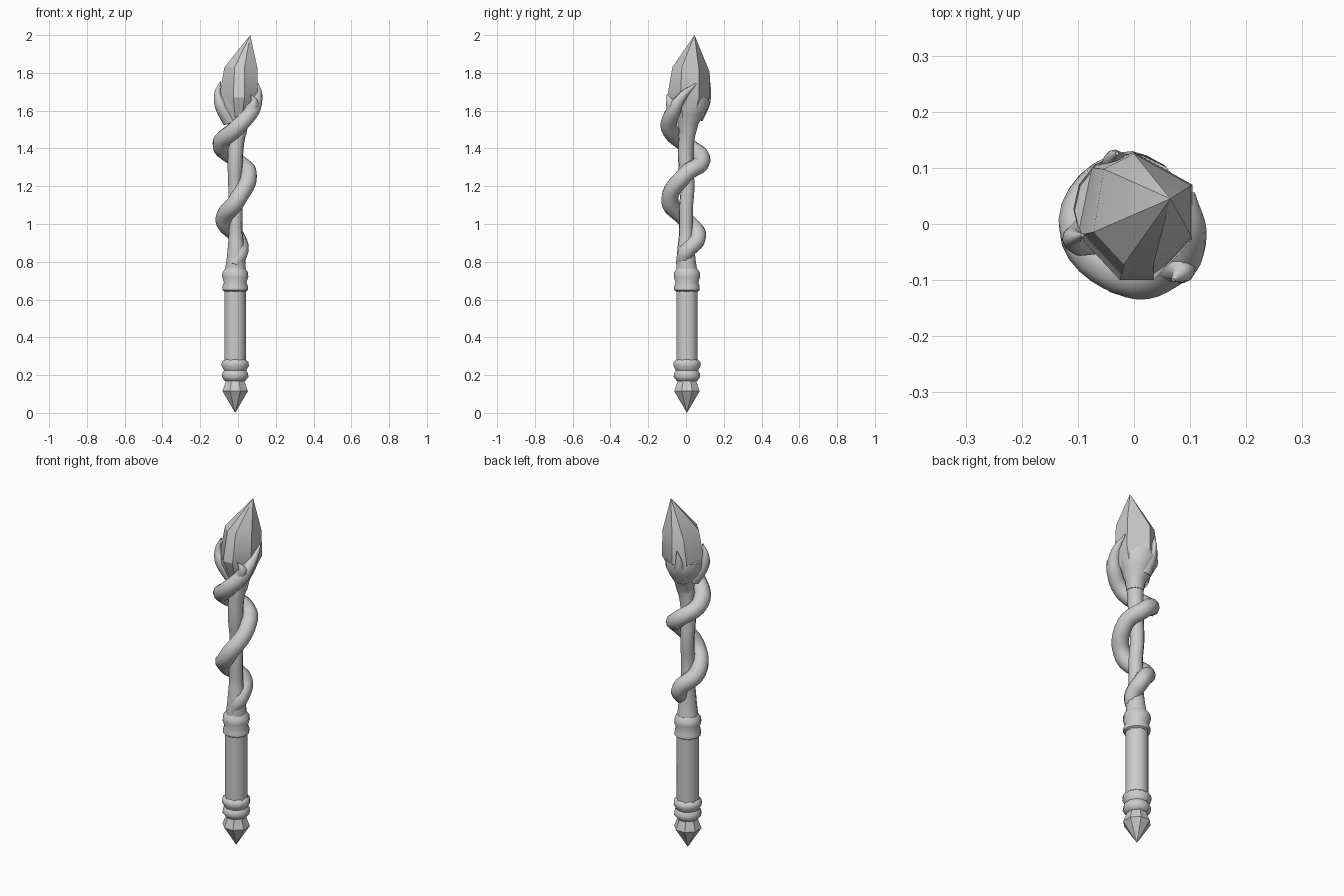
import bpy
import bmesh
import math

cube = bpy.data.objects.get("Cube")
if cube:
    bpy.data.objects.remove(cube, do_unlink=True)

grey = bpy.data.materials.new("pale_grey")
grey.use_nodes = True
grey.diffuse_color = (0.6, 0.6, 0.6, 1)
grey.node_tree.nodes["Principled BSDF"].inputs["Base Color"].default_value = (0.6, 0.6, 0.6, 1)


def finish(obj, angle):
    bpy.ops.object.select_all(action="DESELECT")
    obj.select_set(True)
    bpy.context.view_layer.objects.active = obj
    if obj.type == "CURVE":
        bpy.ops.object.convert(target="MESH")
    obj = bpy.context.view_layer.objects.active
    obj.data.materials.clear()
    obj.data.materials.append(grey)
    bpy.ops.object.shade_smooth_by_angle(angle=math.radians(angle))
    return obj


def loft(name, rings, angle=35):
    """Skin a list of equal rings; the first and last are capped."""
    bm = bmesh.new()
    loops = [[bm.verts.new(p) for p in ring] for ring in rings]
    n = len(loops[0])
    for low, high in zip(loops, loops[1:]):
        for i in range(n):
            j = (i + 1) % n
            bm.faces.new((low[i], low[j], high[j], high[i]))
    bm.faces.new(loops[0][::-1])
    bm.faces.new(loops[-1])
    bmesh.ops.remove_doubles(bm, verts=bm.verts, dist=0.0001)
    bmesh.ops.recalc_face_normals(bm, faces=bm.faces)
    mesh = bpy.data.meshes.new(name)
    bm.to_mesh(mesh)
    bm.free()
    obj = bpy.data.objects.new(name, mesh)
    bpy.context.collection.objects.link(obj)
    return finish(obj, angle)


def turned(name, profile, sides, angle=50):
    """Lathe (radius, height) pairs about the handle axis."""
    turns = [math.tau * (i + 0.5) / sides for i in range(sides)]
    return loft(name, [[(-0.015 + r * math.cos(t), 0.005 + r * math.sin(t), z)
                        for t in turns] for r, z in profile], angle)


def branch(name, points):
    """Round tapering limb through (x, y, z, radius) points."""
    data = bpy.data.curves.new(name, "CURVE")
    data.dimensions = "3D"
    data.bevel_depth = 1
    data.bevel_resolution = 3
    data.resolution_u = 6
    data.use_fill_caps = True
    spline = data.splines.new("BEZIER")
    spline.bezier_points.add(len(points) - 1)
    for bp, (x, y, z, r) in zip(spline.bezier_points, points):
        bp.co = (x, y, z)
        bp.radius = r
        bp.handle_left_type = bp.handle_right_type = "AUTO"
    obj = bpy.data.objects.new(name, data)
    bpy.context.collection.objects.link(obj)
    return finish(obj, 50)


# Handle
turned("pommel", [(0, 0), (0.073, 0.115), (0.058, 0.155), (0.05, 0.18)], 8, 35)
turned("lower_collar", [(0.045, 0.165), (0.057, 0.17), (0.073, 0.19), (0.07, 0.21), (0.061, 0.225),
                        (0.075, 0.25), (0.073, 0.27), (0.055, 0.285)], 12)
turned("grip", [(0.061, 0.27), (0.061, 0.66)], 8, 50)
turned("upper_collar", [(0.055, 0.64), (0.07, 0.65), (0.07, 0.67), (0.062, 0.69),
                        (0.072, 0.72), (0.07, 0.745), (0.055, 0.765)], 12)

# Wavy core that opens into a cup at the back of the crystal
branch("core_stem", [(-0.015, 0.005, 0.73, 0.058), (-0.01, 0, 0.84, 0.048), (-0.012, 0, 0.95, 0.037),
                     (-0.012, 0, 1.08, 0.037), (-0.015, 0.008, 1.2, 0.037), (-0.015, 0, 1.3, 0.04),
                     (-0.01, 0, 1.42, 0.042), (0, 0.008, 1.5, 0.046)])
cup_rings = [(0, 0.008, 1.47, 0.043), (0, 0.012, 1.53, 0.055), (-0.004, 0.02, 1.58, 0.08),
             (-0.008, 0.027, 1.63, 0.1), (-0.006, 0.024, 1.67, 0.1)]
loft("crystal_cup", [[(x + r * math.cos(math.tau * i / 14), y + r * math.sin(math.tau * i / 14), z)
                      for i in range(14)] for x, y, z, r in cup_rings], 50)

# Vine climbing counterclockwise around the core
branch("spiral_vine", [(-0.02, -0.025, 0.78, 0.03), (0.012, 0, 0.85, 0.043), (-0.005, 0.064, 0.93, 0.043),
                       (-0.075, 0, 1.02, 0.045), (-0.005, -0.086, 1.125, 0.046), (0.057, 0, 1.265, 0.044),
                       (-0.005, 0.085, 1.335, 0.045), (-0.09, 0, 1.42, 0.046), (-0.01, -0.087, 1.505, 0.045),
                       (0.075, -0.066, 1.6, 0.04), (0.106, -0.015, 1.68, 0.024), (0.106, 0.055, 1.745, 0.003)])

# Claws holding the crystal
branch("front_claw", [(0.06, -0.07, 1.59, 0.035), (0.085, -0.082, 1.64, 0.025), (0.07, -0.1, 1.685, 0.003)])
branch("right_claw", [(-0.04, 0, 1.55, 0.045), (-0.092, -0.025, 1.63, 0.033),
                      (-0.108, -0.025, 1.69, 0.018), (-0.092, -0.02, 1.755, 0.003)])
branch("back_claw", [(-0.02, 0.05, 1.57, 0.045), (-0.03, 0.098, 1.64, 0.03),
                     (-0.035, 0.115, 1.69, 0.018), (-0.03, 0.126, 1.75, 0.003)])

# Lopsided crystal with an off-centre point
outline = [(-0.1, -0.02), (-0.025, -0.1), (0.035, -0.1), (0.104, -0.03),
           (0.104, 0.07), (0, 0.128), (-0.075, 0.1)]


def crystal_ring(scale, z, cx=0, cy=0):
    return [(cx + x * scale, cy + y * scale, z) for x, y in outline]


upper = [(x * 0.98 if x > 0 else x * 0.72, y * 0.98 if y > 0 else y * 0.72, 1.83 - 0.2 * max(y, 0))
         for x, y in outline]
loft("crystal", [crystal_ring(0.4, 1.52), crystal_ring(1, 1.67), upper,
                 crystal_ring(0, 2, 0.065, 0.045)], 28)
